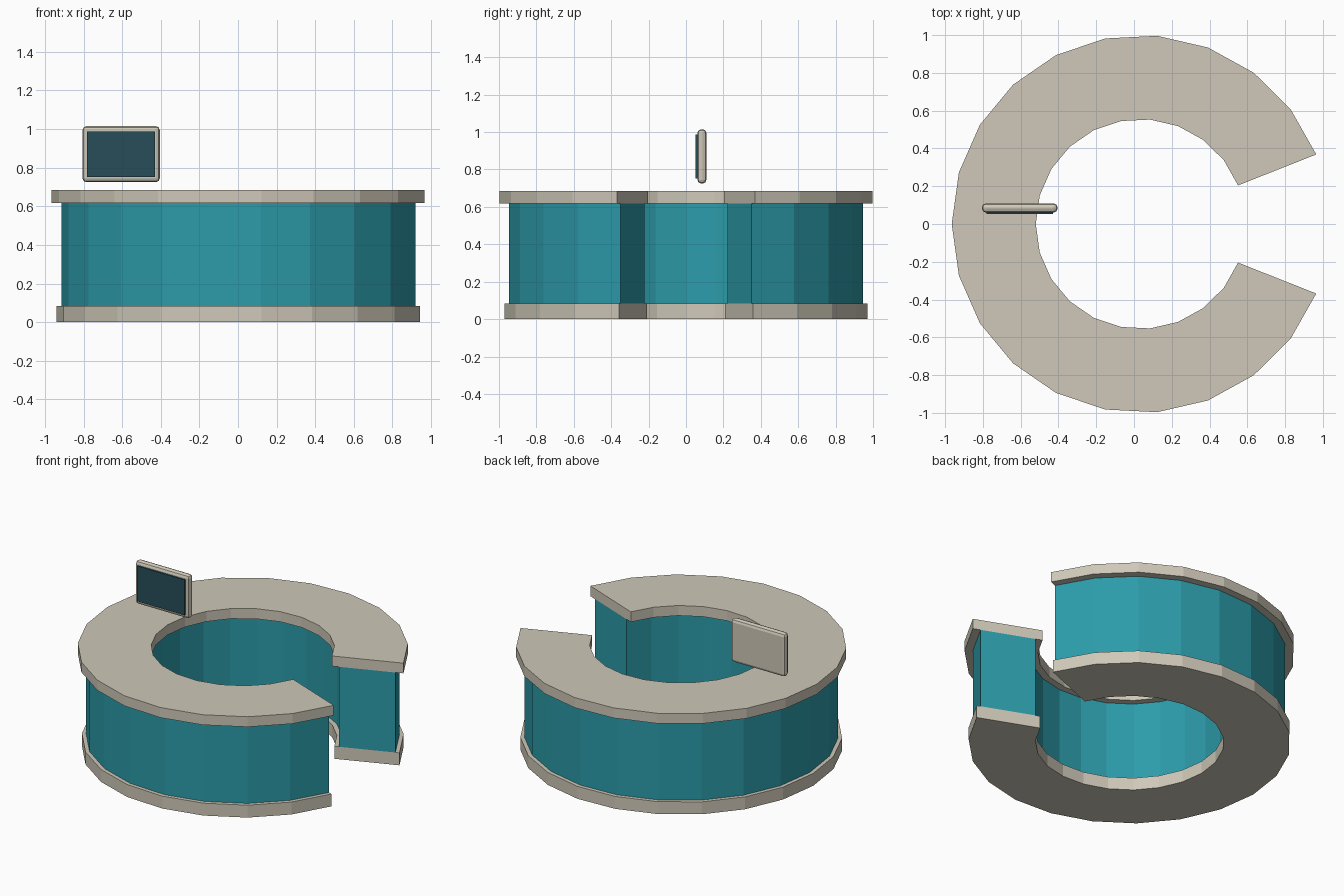
import bpy, bmesh, math

if "Cube" in bpy.data.objects:
    bpy.data.objects.remove(bpy.data.objects["Cube"])

CX = 0.035                      # centre of the ring in x
HALF_GAP = math.radians(21.6)   # half the opening angle
SEGS = 20


def material(name, rgb):
    m = bpy.data.materials.new(name)
    m.diffuse_color = (*rgb, 1)
    m.use_nodes = True
    m.node_tree.nodes["Principled BSDF"].inputs["Base Color"].default_value = m.diffuse_color
    return m


cream = material("cream", (0.62, 0.58, 0.48))
teal = material("teal", (0.025, 0.33, 0.40))
dark = material("dark_glass", (0.02, 0.075, 0.10))


def add_object(name, bm, mat):
    bmesh.ops.recalc_face_normals(bm, faces=bm.faces)
    me = bpy.data.meshes.new(name)
    bm.to_mesh(me)
    bm.free()
    me.materials.append(mat)
    ob = bpy.data.objects.new(name, me)
    bpy.context.collection.objects.link(ob)
    return ob


def open_ring(name, r_in, r_out, z0, z1, mat):
    """Rectangular section swept round the C-shaped arc."""
    bm = bmesh.new()
    section = [(r_in, z0), (r_out, z0), (r_out, z1), (r_in, z1)]
    loops = []
    for i in range(SEGS + 1):
        a = HALF_GAP + (2 * math.pi - 2 * HALF_GAP) * i / SEGS
        loops.append([bm.verts.new((CX + r * math.cos(a), r * math.sin(a), z))
                      for r, z in section])
    for a, b in zip(loops, loops[1:]):
        for k in range(4):
            n = (k + 1) % 4
            bm.faces.new((a[k], a[n], b[n], b[k]))
    bm.faces.new(loops[0])
    bm.faces.new(loops[-1])
    return add_object(name, bm, mat)


def box(name, lo, hi, mat, bevel=0):
    bm = bmesh.new()
    bmesh.ops.create_cube(bm, size=1)
    for v in bm.verts:
        v.co = [(l + h) / 2 + c * (h - l) for l, h, c in zip(lo, hi, v.co)]
    if bevel:
        bmesh.ops.bevel(bm, geom=bm.edges[:], offset=bevel, segments=2,
                        profile=0.5, affect='EDGES')
    return add_object(name, bm, mat)


# Counter: plinth, body and worktop
open_ring("plinth", 0.57, 0.975, 0.0, 0.083, cream)
open_ring("counter_body", 0.60, 0.95, 0.083, 0.617, teal)
open_ring("worktop", 0.555, 1.0, 0.617, 0.685, cream)

# Monitor floating just above the worktop
box("monitor_frame", (-0.805, 0.061, 0.725), (-0.405, 0.109, 1.015), cream, 0.02)
box("monitor_screen", (-0.782, 0.052, 0.752), (-0.43, 0.075, 0.988), dark)
